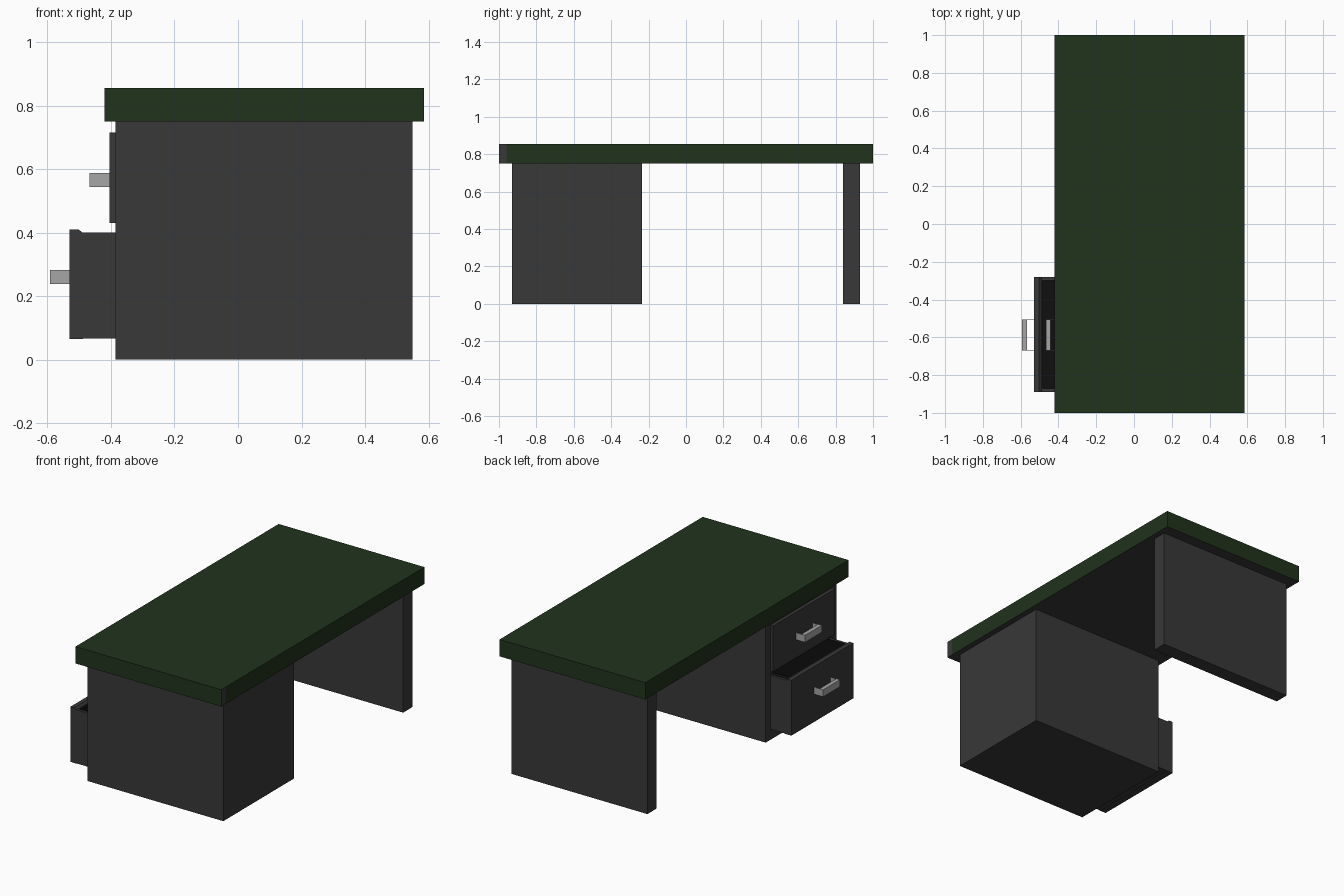
import bpy, bmesh
from mathutils import Vector

if "Cube" in bpy.data.objects:
    bpy.data.objects.remove(bpy.data.objects["Cube"])


def material(name, r, g, b):
    m = bpy.data.materials.new(name)
    m.diffuse_color = (r, g, b, 1)
    m.use_nodes = True
    m.node_tree.nodes["Principled BSDF"].inputs["Base Color"].default_value = m.diffuse_color
    return m


GREEN = material("green_top", 0.015, 0.033, 0.012)
DARK = material("dark_grey", 0.04, 0.04, 0.04)
BLACK = material("drawer_lining", 0.005, 0.005, 0.005)
STEEL = material("handle_grey", 0.38, 0.38, 0.38)


def finish(name, bm, *mats):
    bmesh.ops.recalc_face_normals(bm, faces=bm.faces)
    me = bpy.data.meshes.new(name)
    bm.to_mesh(me)
    bm.free()
    for m in mats:
        me.materials.append(m)
    ob = bpy.data.objects.new(name, me)
    bpy.context.collection.objects.link(ob)
    return ob


def add_box(bm, x, y, z):
    vs = bmesh.ops.create_cube(bm, size=1)["verts"]
    for v in vs:
        v.co = Vector([(a + b) / 2 + c * (b - a) for (a, b), c in zip((x, y, z), v.co)])


def boxes(name, mat, *dims):
    bm = bmesh.new()
    for d in dims:
        add_box(bm, *d)
    return finish(name, bm, mat)


# Tabletop: green, with grey underside and a grey patch on one edge
bm = bmesh.new()
add_box(bm, (-0.42, 0.585), (-1, 1), (0.75, 0.855))
bmesh.ops.bisect_plane(bm, geom=bm.verts[:] + bm.edges[:] + bm.faces[:],
                       plane_co=(0, -0.96, 0), plane_no=(0, 1, 0))
bm.normal_update()
for f in bm.faces:
    c = f.calc_center_median()
    if f.normal.z < -0.5 or (f.normal.x > 0.5 and c.y < -0.96):
        f.material_index = 1
finish("tabletop", bm, GREEN, DARK)

# Leg panel
X0, X1 = -0.385, 0.55
boxes("leg_panel", DARK, ((X0, X1), (0.84, 0.93), (0, 0.75)))

# Cabinet: one block with two drawer bays recessed into its open side
Y0, Y1 = -0.89, -0.28
BAYS = {"lower": (0.065, 0.41, -0.53), "upper": (0.43, 0.715, -0.405)}
boxes("cabinet", DARK,
      ((X0, X1), (-0.93, Y0), (0, 0.75)),
      ((X0, X1), (Y1, -0.235), (0, 0.75)),
      ((X0, X1), (Y0, Y1), (0, 0.065)),
      ((X0, X1), (Y0, Y1), (0.41, 0.43)),
      ((X0, X1), (Y0, Y1), (0.715, 0.75)),
      ((X1 - 0.04, X1), (Y0, Y1), (0.065, 0.715)))


def drawer(name, z0, z1, x):
    # Front panel with a chamfered inner top edge
    bm = bmesh.new()
    profile = [(x, z0), (x, z1), (x + 0.028, z1), (x + 0.042, z1 - 0.012), (x + 0.042, z0)]
    face = bm.faces.new([bm.verts.new((px, Y0, pz)) for px, pz in profile])
    ext = bmesh.ops.extrude_face_region(bm, geom=[face])["geom"]
    bmesh.ops.translate(bm, vec=(0, Y1 - Y0, 0),
                        verts=[v for v in ext if isinstance(v, bmesh.types.BMVert)])
    finish(name + "_drawer_front", bm, DARK)

    # Open tray with a dark lining
    bm = bmesh.new()
    add_box(bm, (x + 0.04, x + 0.88), (Y0 + 0.001, Y1 - 0.001), (z0 + 0.001, z1 - 0.01))
    bm.normal_update()
    top = max(bm.faces, key=lambda f: f.calc_center_median().z)
    bmesh.ops.inset_region(bm, faces=[top], thickness=0.024)
    for v in top.verts:
        if v.co.x < x + 0.2:
            v.co.x = x + 0.046
    ext = bmesh.ops.extrude_face_region(bm, geom=[top])["geom"]
    floor = [f for f in ext if isinstance(f, bmesh.types.BMFace)][0]
    if top.is_valid:
        bm.faces.remove(top)
    for v in floor.verts:
        v.co.z = z0 + 0.025
    for e in floor.edges:
        for f in e.link_faces:
            f.material_index = 1
    finish(name + "_tray", bm, DARK, BLACK)

    # Handle: flat bar with two thin end plates
    zc = (z0 + z1) / 2 + (0.022 if name == "lower" else -0.007)
    hz = (zc - 0.022, zc + 0.022)
    hx = x - 0.062
    boxes(name + "_handle", STEEL,
          ((hx, hx + 0.025), (-0.67, -0.505), hz),
          ((hx + 0.025, x), (-0.67, -0.666), hz),
          ((hx + 0.025, x), (-0.509, -0.505), hz))


for n, (z0, z1, x) in BAYS.items():
    drawer(n, z0, z1, x)
